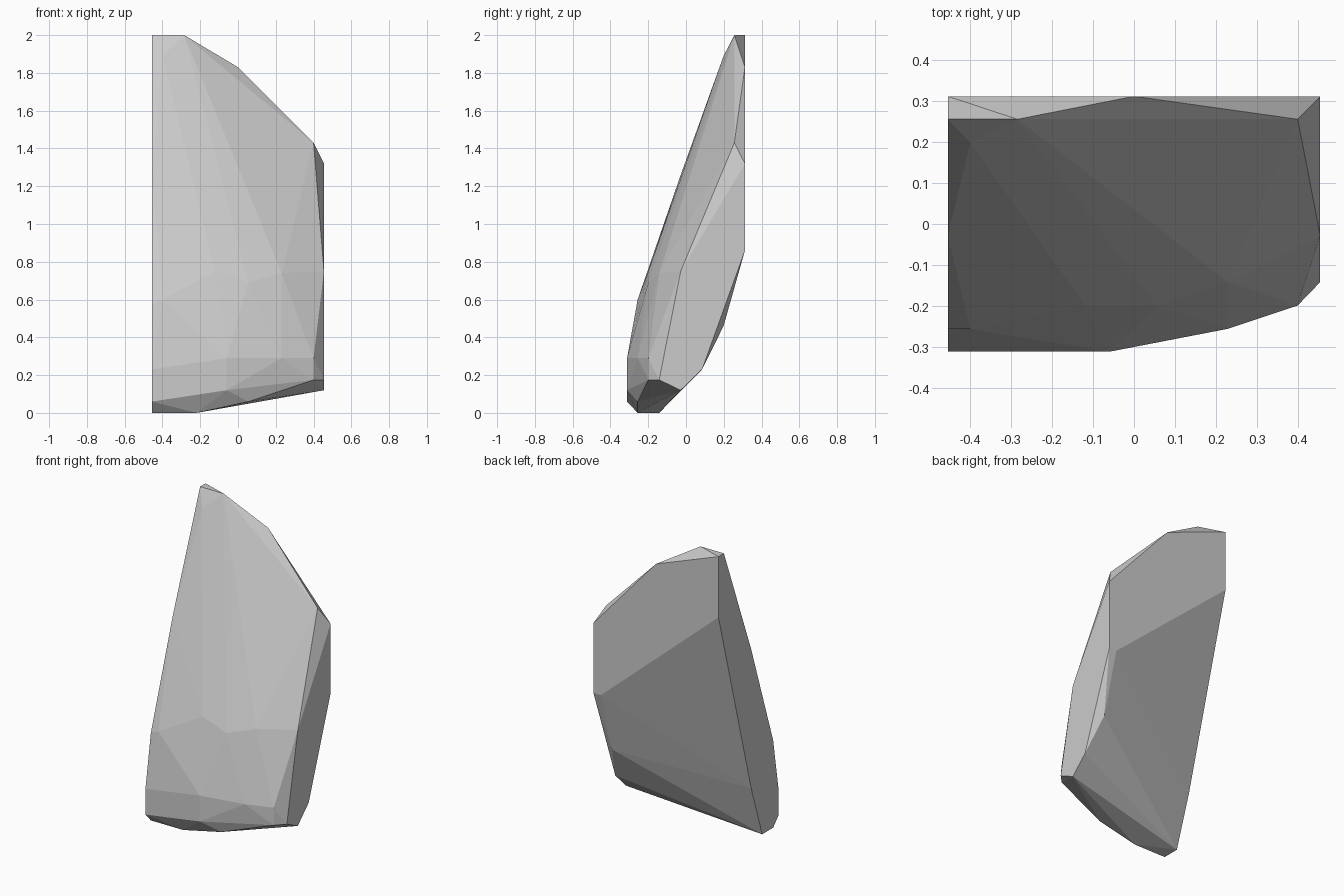
import bpy
import bmesh

# Corner points of the faceted shard, grouped by depth (y): (x, z)
layers = {
    # flat back
    0.312: [(-0.455, 2.0), (0.0, 1.83), (0.455, 1.32), (0.455, 0.86),
            (0.4, 0.86), (-0.455, 1.6)],
    # top rim
    0.256: [(-0.455, 2.0), (-0.285, 2.0), (0.4, 1.43)],
    0.199: [(-0.4, 1.89), (0.4, 0.46)],
    0.085: [(0.455, 0.23)],
    # middle
    0.02: [(0.285, 1.03)],
    -0.028: [(-0.455, 1.26), (-0.455, 0.345), (0.455, 0.75), (0.455, 0.12)],
    -0.142: [(0.23, 0.74), (0.455, 0.175), (-0.455, 0.0)],
    -0.199: [(-0.12, 0.75), (0.055, 0.69), (0.4, 0.29), (0.4, 0.175)],
    # lower front
    -0.256: [(-0.455, 0.575), (-0.4, 0.6), (0.23, 0.29), (0.055, 0.06),
             (-0.22, 0.0), (-0.455, 0.0)],
    -0.312: [(-0.455, 0.23), (-0.455, 0.06), (-0.06, 0.29), (-0.06, 0.12)],
}

# Wrap the points in a convex shell
bm = bmesh.new()
for y, points in layers.items():
    for x, z in points:
        bm.verts.new((x, y, z))
hull = bmesh.ops.convex_hull(bm, input=bm.verts[:])
inner = [v for v in bm.verts if not v.link_faces]
bmesh.ops.delete(bm, geom=inner, context='VERTS')
bmesh.ops.dissolve_limit(bm, angle_limit=0.005, verts=bm.verts[:], edges=bm.edges[:])
bmesh.ops.recalc_face_normals(bm, faces=bm.faces[:])

mesh = bpy.data.meshes.new("stone_shard")
bm.to_mesh(mesh)
bm.free()
shard = bpy.data.objects.new("stone_shard", mesh)
bpy.context.collection.objects.link(shard)
